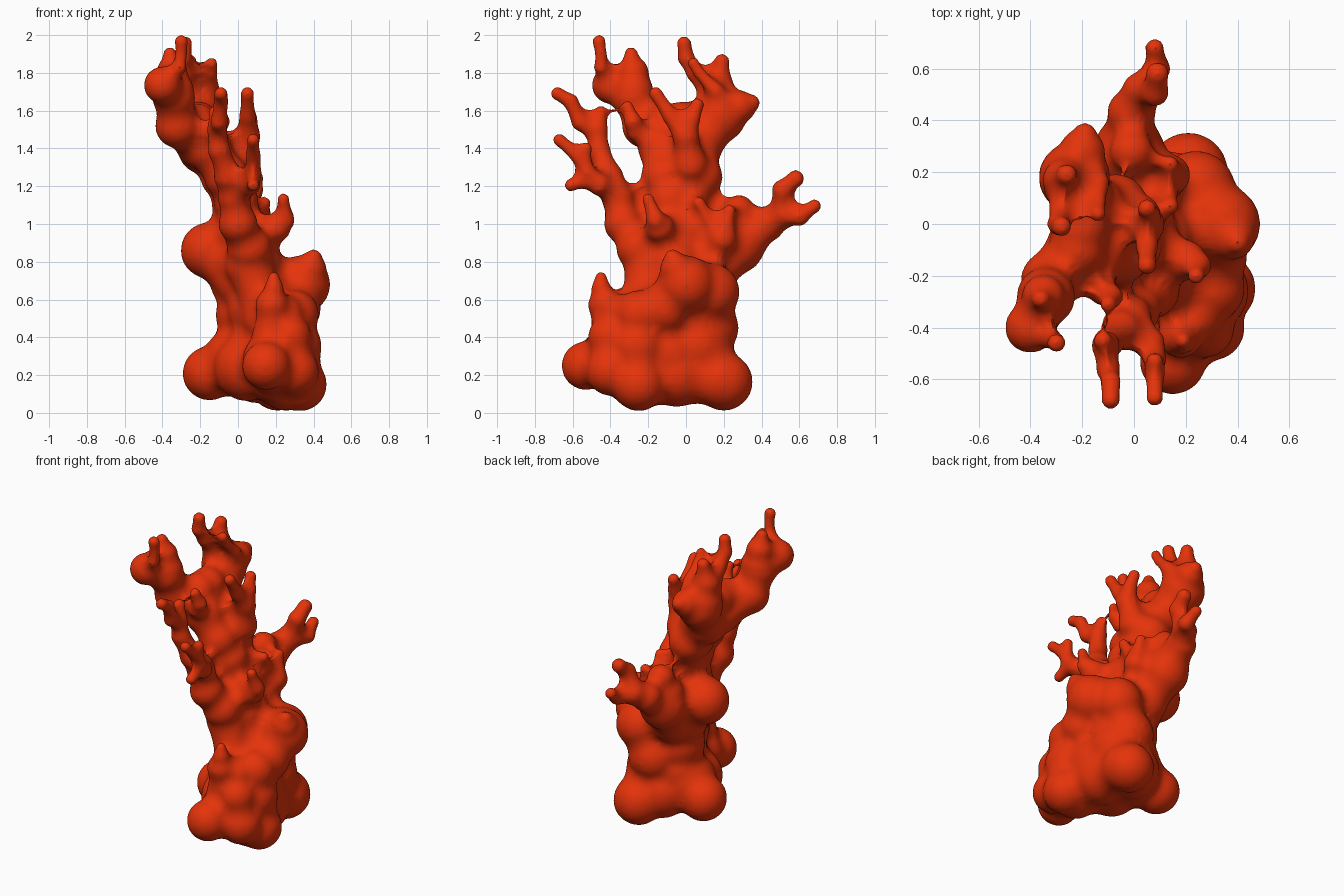
import bpy, bmesh, math
from mathutils import Vector, Matrix

# Each limb is a path of (x, y, z, radius) points, swept with blended balls
base = [
    [(0.15, -0.53, 0.25, .13), (0.19, -0.38, 0.27, .17), (0.17, -0.1, 0.3, .22)],
    [(-0.15, 0.03, 0.21, .145), (0.0, 0.0, 0.27, .19), (0.16, -0.05, 0.3, .20)],
    [(0.21, 0.2, 0.165, .155), (0.18, 0.06, 0.35, .18), (0.18, 0.02, 0.6, .19)],
    [(0.33, -0.25, 0.15, .142), (0.29, -0.26, 0.35, .155), (0.3, -0.25, 0.52, .13)],
    [(0.22, -0.28, 0.2, .16), (0.05, -0.15, 0.24, .18), (0.1, 0.1, 0.22, .17)],
    [(0.25, -0.25, 0.16, .15), (0.22, -0.05, 0.2, .17), (0.22, 0.18, 0.17, .15)],
    [(0.3, -0.4, 0.22, .13), (0.27, -0.4, 0.4, .12), (0.24, -0.35, 0.52, .11)],
    [(0.18, -0.40, 0.4, .11), (0.18, -0.43, 0.57, .09), (0.19, -0.45, 0.66, .055), (0.19, -0.45, 0.715, .035)],
    [(0.3, -0.12, 0.55, .14), (0.335, 0.0, 0.68, .155), (0.38, -0.05, 0.76, .09), (0.4, -0.07, 0.82, .05)],
    [(0.3, 0.04, 0.68, .14), (0.24, 0.13, 0.64, .155), (0.15, 0.12, 0.45, .16)],
    [(0.05, 0.02, 0.35, .18), (0.05, 0.02, 0.52, .17), (0.02, 0.03, 0.7, .17)],
]
trunk = [
    [(0.14, -0.1, 0.3, .22), (0.14, -0.1, 0.55, .20), (0.06, -0.07, 0.78, .18), (0.02, -0.05, 0.95, .15),
     (-0.01, -0.08, 1.12, .12), (-0.06, -0.12, 1.25, .12), (-0.16, -0.13, 1.4, .125), (-0.22, -0.1, 1.53, .11)],
    [(0.02, 0.0, 0.95, .14), (-0.02, 0.0, 1.1, .12), (-0.07, 0.07, 1.25, .125), (-0.16, 0.06, 1.4, .13),
     (-0.21, -0.02, 1.54, .11)],
    [(0.05, -0.05, 0.7, .17), (-0.155, 0.02, 0.86, .15)],
    [(0.16, -0.24, 0.5, .14), (0.06, -0.2, 0.78, .13), (0.06, -0.25, 0.87, .12)],
]
front_branch = [
    [(0.06, -0.22, 0.85, .12), (0.0, -0.33, 1.0, .105), (-0.02, -0.36, 1.14, .09), (-0.05, -0.41, 1.25, .08),
     (-0.1, -0.46, 1.39, .065), (-0.11, -0.47, 1.5, .06), (-0.12, -0.45, 1.59, .04)],
    [(-0.11, -0.47, 1.48, .055), (-0.1, -0.56, 1.54, .052), (-0.09, -0.61, 1.65, .045), (-0.09, -0.68, 1.69, .04)],
    [(-0.01, -0.38, 1.18, .08), (0.06, -0.46, 1.21, .065), (0.08, -0.52, 1.27, .05),
     (0.08, -0.57, 1.36, .046), (0.08, -0.67, 1.445, .038)],
    [(0.08, -0.5, 1.24, .045), (0.08, -0.61, 1.205, .037)],
    [(0.08, -0.54, 1.32, .045), (0.08, -0.53, 1.4, .037)],
]
back_branch = [
    [(0.02, 0.12, 0.72, .14), (-0.02, 0.27, 0.88, .145), (-0.01, 0.43, 1.0, .095), (0.03, 0.51, 1.05, .08),
     (0.08, 0.51, 1.18, .06), (0.09, 0.58, 1.24, .05)],
    [(-0.02, 0.25, 0.95, .12), (-0.01, 0.28, 1.07, .085)],
    [(0.05, 0.52, 1.05, .07), (0.09, 0.6, 1.04, .055), (0.08, 0.68, 1.095, .04)],
]
side_twigs = [
    [(0.05, -0.1, 0.93, .11), (0.2, -0.14, 0.98, .08), (0.25, -0.16, 1.02, .055), (0.24, -0.2, 1.13, .036)],
    [(0.05, 0.12, 0.82, .13), (0.14, 0.19, 0.92, .08), (0.14, 0.23, 1.07, .037)],
    [(0.12, 0.16, 0.92, .07), (0.13, 0.12, 1.02, .045), (0.14, 0.07, 1.11, .037)],
    [(-0.08, 0.02, 1.25, .12), (0.01, 0.02, 1.31, .10), (0.05, 0.0, 1.46, .075), (0.05, -0.08, 1.57, .05),
     (0.05, -0.16, 1.69, .04)],
    [(0.05, 0.0, 1.45, .07), (0.06, 0.03, 1.55, .05), (0.05, 0.06, 1.63, .04)],
    [(-0.2, -0.15, 1.43, .10), (-0.12, -0.26, 1.49, .06), (-0.09, -0.28, 1.54, .052), (-0.1, -0.31, 1.62, .036)],
]
crown = [
    [(-0.2, -0.06, 1.42, .13), (-0.32, -0.22, 1.52, .12), (-0.34, -0.28, 1.67, .115), (-0.4, -0.4, 1.735, .10)],
    [(-0.34, -0.28, 1.7, .11), (-0.35, -0.28, 1.8, .085), (-0.36, -0.29, 1.9, .04)],
    [(-0.38, -0.4, 1.77, .06), (-0.31, -0.45, 1.83, .042), (-0.3, -0.45, 1.9, .036), (-0.3, -0.46, 1.965, .04)],
    [(-0.18, 0.05, 1.4, .14), (-0.23, 0.18, 1.57, .14), (-0.2, 0.28, 1.62, .09), (-0.19, 0.345, 1.64, .05)],
    [(-0.24, 0.18, 1.6, .13), (-0.27, 0.17, 1.73, .085), (-0.26, 0.19, 1.86, .045)],
    [(-0.27, 0.14, 1.7, .08), (-0.28, 0.05, 1.8, .055), (-0.29, 0.0, 1.88, .05), (-0.28, -0.01, 1.955, .043)],
    [(-0.18, 0.2, 1.63, .08), (-0.14, 0.16, 1.7, .05), (-0.14, 0.07, 1.8, .036), (-0.14, 0.04, 1.85, .035)],
]
SWELL = 0.03  # balls are swollen, fused, then shrunk back, which fillets the joints


def ball(bm, p, r):
    r += SWELL
    bmesh.ops.create_icosphere(bm, subdivisions=2 if r < .11 else 3, radius=r, matrix=Matrix.Translation(p))


def limb(bm, path):
    ball(bm, Vector(path[0][:3]), path[0][3])
    for a, b in zip(path, path[1:]):
        pa, pb = Vector(a[:3]), Vector(b[:3])
        n = max(2, math.ceil((pb - pa).length / (0.35 * min(a[3], b[3]))))
        for i in range(1, n + 1):
            t = i / n
            s = t * t * (3 - 2 * t)  # swollen knots between slimmer necks
            r = a[3] + (b[3] - a[3]) * s
            r *= 1 - 0.14 * math.sin(math.pi * t)
            ball(bm, pa.lerp(pb, t), r)


# Whole coral, fused into one skin
bm = bmesh.new()
for group in (base, trunk, front_branch, back_branch, side_twigs, crown):
    for path in group:
        limb(bm, path)
mesh = bpy.data.meshes.new("coral")
bm.to_mesh(mesh)
bm.free()
coral = bpy.data.objects.new("coral", mesh)
bpy.context.collection.objects.link(coral)

fuse = coral.modifiers.new("fuse", 'REMESH')
fuse.mode = 'VOXEL'
fuse.voxel_size = 0.014
fuse.use_smooth_shade = True
soften = coral.modifiers.new("soften", 'SMOOTH')
soften.factor = 0.5
soften.iterations = 10
shrink = coral.modifiers.new("shrink", 'DISPLACE')
shrink.mid_level = 0
shrink.strength = -SWELL
polish = coral.modifiers.new("polish", 'SMOOTH')
polish.factor = 0.5
polish.iterations = 4

# Orange-red colour
mat = bpy.data.materials.new("coral_red")
mat.diffuse_color = (0.78, 0.033, 0.003, 1)
mesh.materials.append(mat)
for poly in mesh.polygons:
    poly.use_smooth = True
